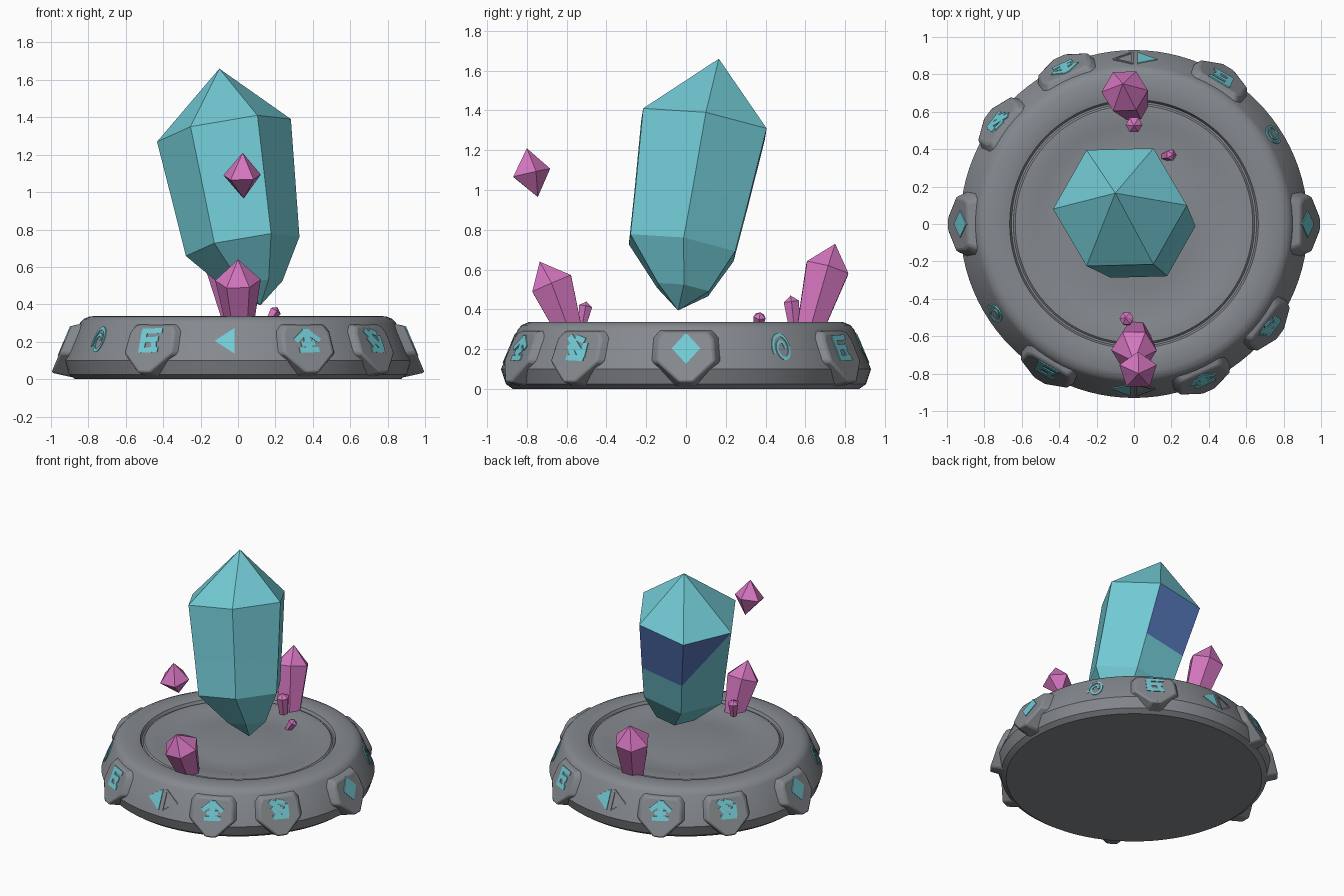
import bpy, bmesh, math
from mathutils import Vector

if "Cube" in bpy.data.objects:
    bpy.data.objects.remove(bpy.data.objects["Cube"])


def material(name, rgb):
    m = bpy.data.materials.new(name)
    m.diffuse_color = (*rgb, 1)
    m.use_nodes = True
    m.node_tree.nodes["Principled BSDF"].inputs["Base Color"].default_value = m.diffuse_color
    return m


STONE = material("grey stone", (0.235, 0.25, 0.27))
CYAN = material("cyan crystal", (0.17, 0.60, 0.67))
BLUE = material("deep blue", (0.09, 0.18, 0.48))
PINK = material("pink crystal", (0.66, 0.18, 0.52))


def make(name, verts, faces, mats, indices=None, smooth=False):
    me = bpy.data.meshes.new(name)
    me.from_pydata([tuple(v) for v in verts], [], faces)
    for m in mats:
        me.materials.append(m)
    for p, i in zip(me.polygons, indices or []):
        p.material_index = i
    bm = bmesh.new()
    bm.from_mesh(me)
    bmesh.ops.recalc_face_normals(bm, faces=bm.faces)
    bm.to_mesh(me)
    bm.free()
    ob = bpy.data.objects.new(name, me)
    bpy.context.collection.objects.link(ob)
    if smooth:
        bpy.ops.object.select_all(action='DESELECT')
        ob.select_set(True)
        bpy.context.view_layer.objects.active = ob
        bpy.ops.object.shade_smooth_by_angle(angle=math.radians(30))
    return ob


# Round pedestal: turned profile with a shallow dish on top
profile = [(0.87, 0), (0.905, 0.025), (0.93, 0.10), (0.845, 0.30), (0.825, 0.322), (0.79, 0.336),
           (0.70, 0.338), (0.665, 0.33), (0.655, 0.31), (0.645, 0.31), (0.635, 0.32),
           (0.56, 0.322), (0.52, 0.312), (0.34, 0.308), (0.29, 0.316)]
N = 96
verts, faces = [], []
for r, z in profile:
    verts += [(r * math.cos(2 * math.pi * k / N), r * math.sin(2 * math.pi * k / N), z) for k in range(N)]
for s in range(len(profile) - 1):
    for k in range(N):
        j = (k + 1) % N
        faces.append((s * N + k, s * N + j, s * N + N + j, s * N + N + k))
faces += [tuple(range(N)), tuple(range((len(profile) - 1) * N, len(profile) * N))]
make("pedestal", verts, faces, [STONE], smooth=True)


def polar(angle, r, u, z):
    """Point at radius r on a flat panel facing outward, shifted sideways by u."""
    c, s = math.cos(angle), math.sin(angle)
    return Vector((r * c - u * s, r * s + u * c, z))


# Raised shield-shaped blocks around the rim
def shield(angle, tip):
    outline = [(-0.11, 0.285), (0.11, 0.285), (0.135, 0.25), (0.145, 0.14),
               (0.035, 0.035), (-0.035, 0.035), (-0.145, 0.14), (-0.135, 0.25)]
    n = len(outline)
    front = [polar(angle, tip - 0.42 * (z - 0.03), u, z) for u, z in outline]
    back = [polar(angle, tip - 0.42 * (z - 0.03) - 0.12, u * 1.4, max(0.004, 0.17 + (z - 0.17) * 1.2))
            for u, z in outline]
    fs = [tuple(range(n)), tuple(range(n, 2 * n))]
    fs += [(k, (k + 1) % n, n + (k + 1) % n, n + k) for k in range(n)]
    ob = make("rim_block", front + back, fs, [STONE], smooth=True)
    bev = ob.modifiers.new("soft_edges", 'BEVEL')
    bev.width = 0.012
    bev.segments = 2


# Rune plates
def stroke(x1, y1, x2, y2, w=0.03):
    d = Vector((x2 - x1, y2 - y1)).normalized() * w / 2
    return [(x1 - d.y, y1 + d.x), (x2 - d.y, y2 + d.x), (x2 + d.y, y2 - d.x), (x1 + d.y, y1 - d.x)]


def spiral():
    def pt(t, off):
        a = math.radians(200 - 560 * t)
        k = 1 - 0.68 * t + off
        return (0.055 * k * math.cos(a), 0.085 * k * math.sin(a))
    steps = 30
    return [[pt(i / steps, 0.11), pt((i + 1) / steps, 0.11), pt((i + 1) / steps, -0.11), pt(i / steps, -0.11)]
            for i in range(steps)]


def rune(name, polys, angle, r0, mat, curved):
    vs, fs = [], []
    for poly in polys:
        b, n = len(vs), len(poly)
        for depth in (0.005, -0.004):
            for u, v in poly:
                z, r = 0.205 + v * 0.92, r0 - 0.386 * v + depth
                vs.append(polar(angle + u / r, r, 0, z) if curved else polar(angle, r, u, z))
        fs += [tuple(range(b, b + n)), tuple(range(b + n, b + 2 * n))]
        fs += [(b + k, b + (k + 1) % n, b + n + (k + 1) % n, b + n + k) for k in range(n)]
    make(name, vs, fs, [mat])


diamond = [[(0, 0.085), (0.072, 0), (0, -0.085), (-0.072, 0)]]
comb = [stroke(-0.06, 0.055, 0.065, 0.06), stroke(-0.045, 0.06, -0.04, -0.065, 0.035),
        stroke(-0.04, 0.005, 0.05, 0.01), stroke(-0.055, -0.055, 0.06, -0.05), stroke(0.02, 0.01, 0.035, -0.05)]
fork = [stroke(0, 0.07, 0, -0.06, 0.04), stroke(0, 0.06, -0.07, 0.0), stroke(0, 0.06, 0.07, 0.0),
        stroke(-0.055, -0.055, 0.06, -0.05), stroke(-0.04, -0.02, 0.04, -0.01)]
arrow = [stroke(-0.06, 0.065, 0.055, -0.05, 0.035), stroke(-0.05, -0.05, 0.06, -0.055),
         stroke(0.05, -0.05, 0.05, 0.03), stroke(-0.05, 0.02, 0.0, -0.05), stroke(-0.02, 0.06, 0.04, 0.04)]
left_tri = [[(-0.125, 0), (-0.018, -0.075), (-0.018, 0.075)]]
right_tri = [stroke(0.01, 0.075, 0.01, -0.075, 0.012), stroke(0.01, -0.075, 0.11, 0, 0.012),
             stroke(0.11, 0, 0.01, 0.075, 0.012)]

# The sequence repeats after half a turn
for half in (0, 180):
    for deg, glyph, tip in ((0, diamond, 1.0), (59, comb, 0.985), (114, fork, 0.985), (143, arrow, 0.985)):
        a = math.radians(deg + half)
        shield(a, tip)
        rune("block_rune", glyph, a, tip - 0.42 * 0.175, CYAN, False)
    rune("spiral_rune", spiral(), math.radians(33 + half), 0.886, CYAN, True)
    rune("triangle_rune", left_tri, math.radians(90 + half), 0.886, CYAN, True)
    rune("triangle_outline", right_tri, math.radians(90 + half), 0.886, STONE, True)


# Crystals: rings stacked along a leaning axis; radius 0 gives a point
def crystal(name, sections, sides, mats, phase=0.0, paint=None):
    axis = (Vector(sections[-1][0]) - Vector(sections[0][0])).normalized()
    e1 = (Vector((1, 0, 0)) - axis * axis.x).normalized()
    e2 = axis.cross(e1)
    vs, fs, idx, rings = [], [], [], []
    for c, r in sections:
        b = len(vs)
        if r == 0:
            vs.append(Vector(c))
            rings.append([b] * sides)
        else:
            for k in range(sides):
                t = phase + 2 * math.pi * k / sides
                vs.append(Vector(c) + r * (e1 * math.cos(t) + e2 * math.sin(t)))
            rings.append(list(range(b, b + sides)))
    for s in range(len(rings) - 1):
        lo, up = rings[s], rings[s + 1]
        for i in range(sides):
            j = (i + 1) % sides
            for n, f in enumerate(((lo[i], up[j], up[i]), (lo[i], lo[j], up[j]))):
                if len(set(f)) == 3:
                    fs.append(f)
                    idx.append(paint(s, i, n) if paint else 0)
    for ring, sec in ((rings[0], sections[0]), (rings[-1], sections[-1])):
        if sec[1] > 0:
            fs.append(tuple(ring))
            idx.append(0)
    return make(name, vs, fs, mats, idx)


# Large floating crystal with a blue patch on its rear faces
def rear_patch(section, side, half):
    return int(section == 3 and (side == 1 or (side == 2 and half == 0)))


crystal("main_crystal",
        [((0.12, -0.04, 0.395), 0), ((0.09, -0.015, 0.50), 0.15), ((0.025, -0.02, 0.71), 0.308),
         ((-0.015, 0.026, 0.96), 0.33), ((-0.075, 0.09, 1.33), 0.363), ((-0.10, 0.165, 1.66), 0)],
        6, [CYAN, BLUE], paint=rear_patch)

# Pink crystals
crystal("floating_shard", [((0.03, -0.745, 0.965), 0), ((0.022, -0.785, 1.085), 0.105),
                           ((0.025, -0.80, 1.21), 0)], 5, [PINK], math.pi / 2)
crystal("front_shard", [((0.01, -0.585, 0.29), 0.075), ((0, -0.675, 0.53), 0.122),
                        ((0, -0.735, 0.64), 0)], 6, [PINK])
crystal("back_shard", [((0.0, 0.62, 0.29), 0.075), ((-0.05, 0.71, 0.605), 0.125),
                       ((-0.06, 0.75, 0.73), 0)], 6, [PINK])
crystal("small_front_shard", [((-0.03, -0.525, 0.30), 0.02), ((-0.04, -0.505, 0.415), 0.038),
                              ((-0.045, -0.50, 0.44), 0)], 6, [PINK])
crystal("small_back_shard", [((0, 0.545, 0.30), 0.03), ((0, 0.53, 0.44), 0.045),
                             ((0, 0.525, 0.47), 0)], 6, [PINK])
crystal("tiny_shard", [((0.16, 0.36, 0.30), 0.02), ((0.20, 0.37, 0.365), 0.033),
                       ((0.21, 0.373, 0.385), 0)], 5, [PINK])
